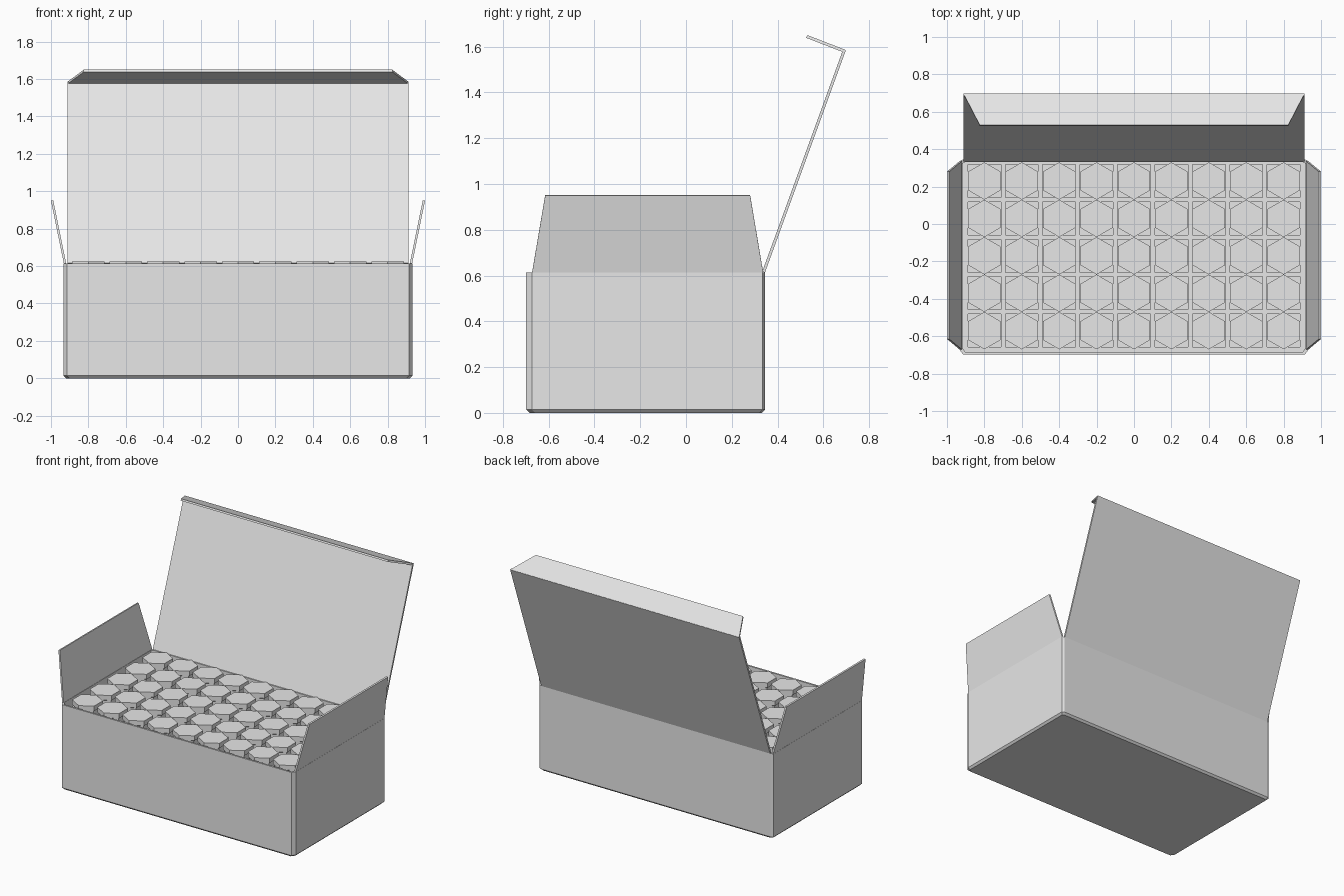
import bpy, bmesh, math
from mathutils import Vector

if "Cube" in bpy.data.objects:
    bpy.data.objects.remove(bpy.data.objects["Cube"])

card = bpy.data.materials.new("plain grey")
card.diffuse_color = (0.8, 0.8, 0.8, 1)
card.use_nodes = True
card.node_tree.nodes["Principled BSDF"].inputs["Base Color"].default_value = card.diffuse_color


def finish(name, bm):
    bmesh.ops.recalc_face_normals(bm, faces=bm.faces)
    me = bpy.data.meshes.new(name)
    bm.to_mesh(me)
    bm.free()
    me.materials.append(card)
    ob = bpy.data.objects.new(name, me)
    bpy.context.collection.objects.link(ob)
    return ob


def loft(bm, rings):
    """Join rings of points with quads and cap both ends."""
    vs = [[bm.verts.new(p) for p in r] for r in rings]
    n = len(vs[0])
    for a, b in zip(vs, vs[1:]):
        for i in range(n):
            j = (i + 1) % n
            bm.faces.new((a[i], a[j], b[j], b[i]))
    bm.faces.new(vs[0])
    bm.faces.new(vs[-1])


def panel(name, quad, thick):
    """Flat four-cornered board, offset by the vector thick."""
    bm = bmesh.new()
    t = Vector(thick)
    loft(bm, [[Vector(p) for p in quad], [Vector(p) + t for p in quad]])
    return finish(name, bm)


# Box outline with chamfered corners
X, Y0, Y1, RIM = 0.932, -0.698, 0.345, 0.613


def outline(d, z):
    x, a, b = X - d, Y0 + d, Y1 - d
    c, f, k = 0.018, 0.025, 0.01
    return [(-x + c, a, z), (x - c, a, z), (x, a + f, z), (x, b - k, z),
            (x - c, b, z), (-x + c, b, z), (-x, b - k, z), (-x, a + f, z)]


# Hollow box body with chamfered bottom edge
bm = bmesh.new()
loft(bm, [outline(0.014, 0), outline(0, 0.014), outline(0, RIM),
          outline(0.013, RIM), outline(0.013, 0.014)])
finish("box_body", bm)

# Open lid and its tapered tuck flap
panel("lid", [(-0.912, 0.345, RIM), (0.912, 0.345, RIM),
              (0.912, 0.698, 1.583), (-0.912, 0.698, 1.583)],
      (0, -0.012, 0.004))
panel("lid_tuck_flap", [(-0.912, 0.698, 1.585), (0.912, 0.698, 1.585),
                        (0.825, 0.53, 1.65), (-0.825, 0.53, 1.65)],
      (0, -0.005, -0.012))

# Side flaps leaning outward
for s, side in ((-1, "left"), (1, "right")):
    panel(side + "_side_flap",
          [(s * 0.931, -0.672, RIM), (s * 0.931, 0.337, RIM),
           (s * 1.0, 0.28, 0.95), (s * 1.0, -0.615, 0.95)],
          (-s * 0.012, 0, 0.002))

# Tray with square holes
cx = [-0.8 + 0.2 * i for i in range(9)]
cy = [-0.57 + 0.2 * j for j in range(5)]
H = 0.088
xs = [-0.918] + [c + e for c in cx for e in (-H, H)] + [0.918]
ys = [-0.684] + [c + e for c in cy for e in (-H, H)] + [0.331]
bm = bmesh.new()
grid = [[bm.verts.new((x, y, 0.55)) for y in ys] for x in xs]
for i in range(len(xs) - 1):
    for j in range(len(ys) - 1):
        if not (i % 2 and j % 2):
            bm.faces.new((grid[i][j], grid[i + 1][j],
                          grid[i + 1][j + 1], grid[i][j + 1]))
top = list(bm.faces)
ext = bmesh.ops.extrude_face_region(bm, geom=top, use_keep_orig=True)
bmesh.ops.translate(bm, vec=(0, 0, -0.5),
                    verts=[g for g in ext["geom"] if isinstance(g, bmesh.types.BMVert)])
finish("tray", bm)


# Hexagonal pegs with a wider rim
def hexagon(x, y, r, z):
    return [(x + r * math.cos(math.radians(30 + 60 * k)),
             y + r * math.sin(math.radians(30 + 60 * k)), z) for k in range(6)]


bm = bmesh.new()
for x in cx:
    for y in cy:
        loft(bm, [hexagon(x, y, 0.09, 0.03), hexagon(x, y, 0.09, 0.585),
                  hexagon(x, y, 0.1, 0.59), hexagon(x, y, 0.1, 0.625)])
finish("hexagonal_pegs", bm)
